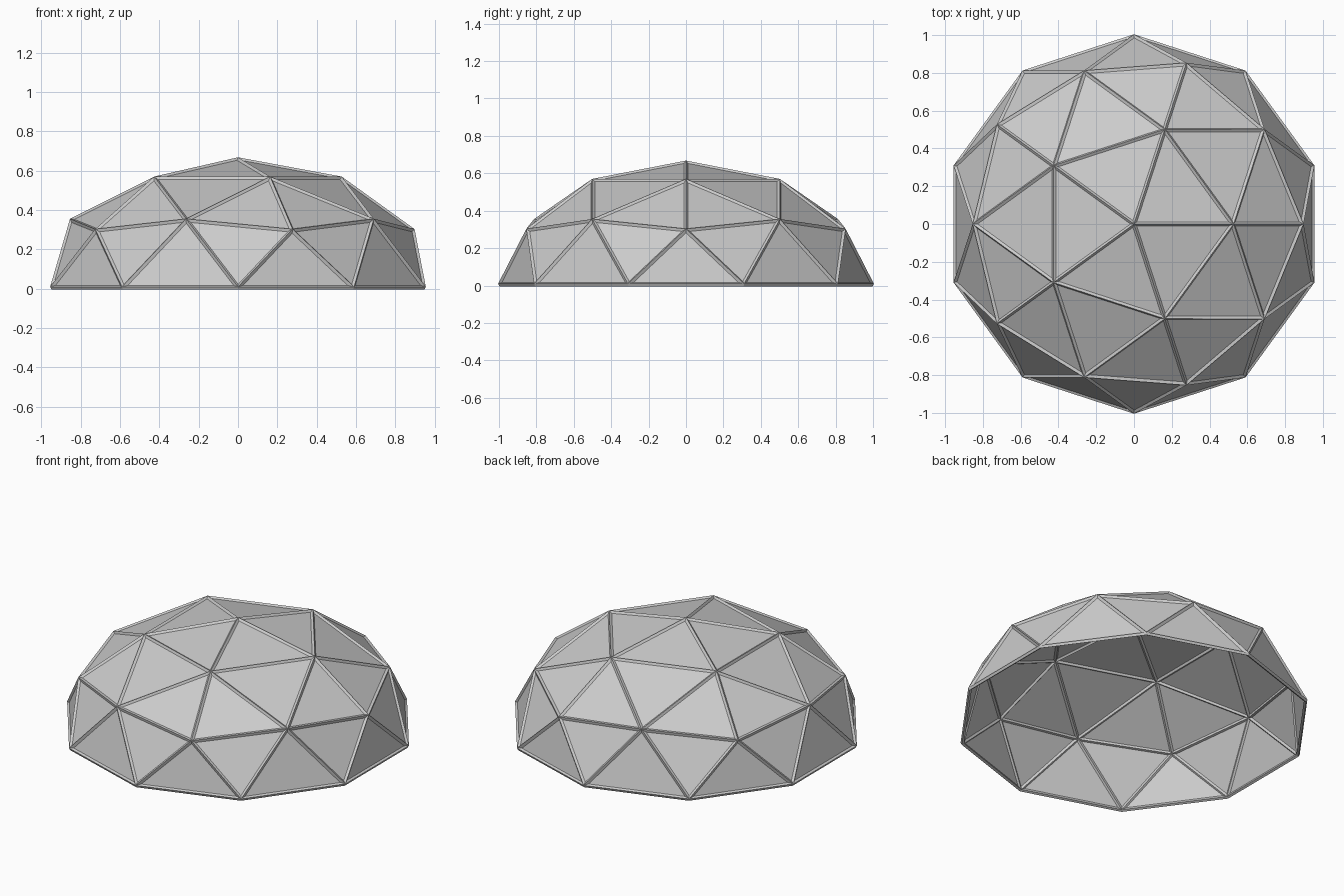
import bpy, bmesh
from math import sin, cos, radians
from mathutils import Vector

cube = bpy.data.objects.get("Cube")
if cube:
    bpy.data.objects.remove(cube)

RADIUS = 0.994
FLATTEN = 0.655
BASE_Z = 0.006
STRUT = 0.022


def material(name, value):
    mat = bpy.data.materials.new(name)
    mat.use_nodes = True
    colour = (value, value, value, 1)
    mat.diffuse_color = colour
    mat.node_tree.nodes["Principled BSDF"].inputs["Base Color"].default_value = colour
    return mat


def ring(bm, count, start, radius, height):
    """Evenly spaced vertices on one level of the dome."""
    verts = []
    for i in range(count):
        a = radians(start + i * 360 / count)
        verts.append(bm.verts.new((radius * cos(a) * RADIUS, radius * sin(a) * RADIUS,
                                   height * FLATTEN * RADIUS + BASE_Z)))
    return verts


def dome_mesh(name):
    """Half of a two-frequency geodesic sphere, flattened in height."""
    bm = bmesh.new()
    top = ring(bm, 1, 0, 0, 1)[0]
    crown = ring(bm, 5, 0, 0.526, 0.851)
    hubs = ring(bm, 5, 0, 0.894, 0.447)
    mids = ring(bm, 5, 36, 0.851, 0.526)
    base = ring(bm, 10, 18, 1, 0)
    for i in range(5):
        j = (i + 1) % 5
        right, left, after = base[2 * i - 1], base[2 * i], base[2 * i + 1]
        for tri in ((top, crown[i], crown[j]),
                    (crown[i], mids[i], crown[j]),
                    (crown[i], hubs[i], mids[i]),
                    (crown[j], mids[i], hubs[j]),
                    (hubs[i], right, left),
                    (hubs[i], left, mids[i]),
                    (mids[i], left, after),
                    (mids[i], after, hubs[j])):
            bm.faces.new(tri)
    bmesh.ops.recalc_face_normals(bm, faces=bm.faces)
    if sum(f.normal.z for f in bm.faces) < 0:
        bmesh.ops.reverse_faces(bm, faces=bm.faces)
    mesh = bpy.data.meshes.new(name)
    bm.to_mesh(mesh)
    bm.free()
    return mesh


def add_part(name, mat):
    mesh = dome_mesh(name)
    mesh.materials.append(mat)
    obj = bpy.data.objects.new(name, mesh)
    bpy.context.collection.objects.link(obj)
    return obj


# Triangular panels
panels = add_part("dome_panels", material("light grey", 0.6))

# Ridged struts along every panel edge
struts = add_part("dome_struts", material("strut grey", 0.6))
wire = struts.modifiers.new("struts", 'WIREFRAME')
wire.thickness = STRUT
wire.use_even_offset = True
wire.use_boundary = True
wire.use_replace = True
